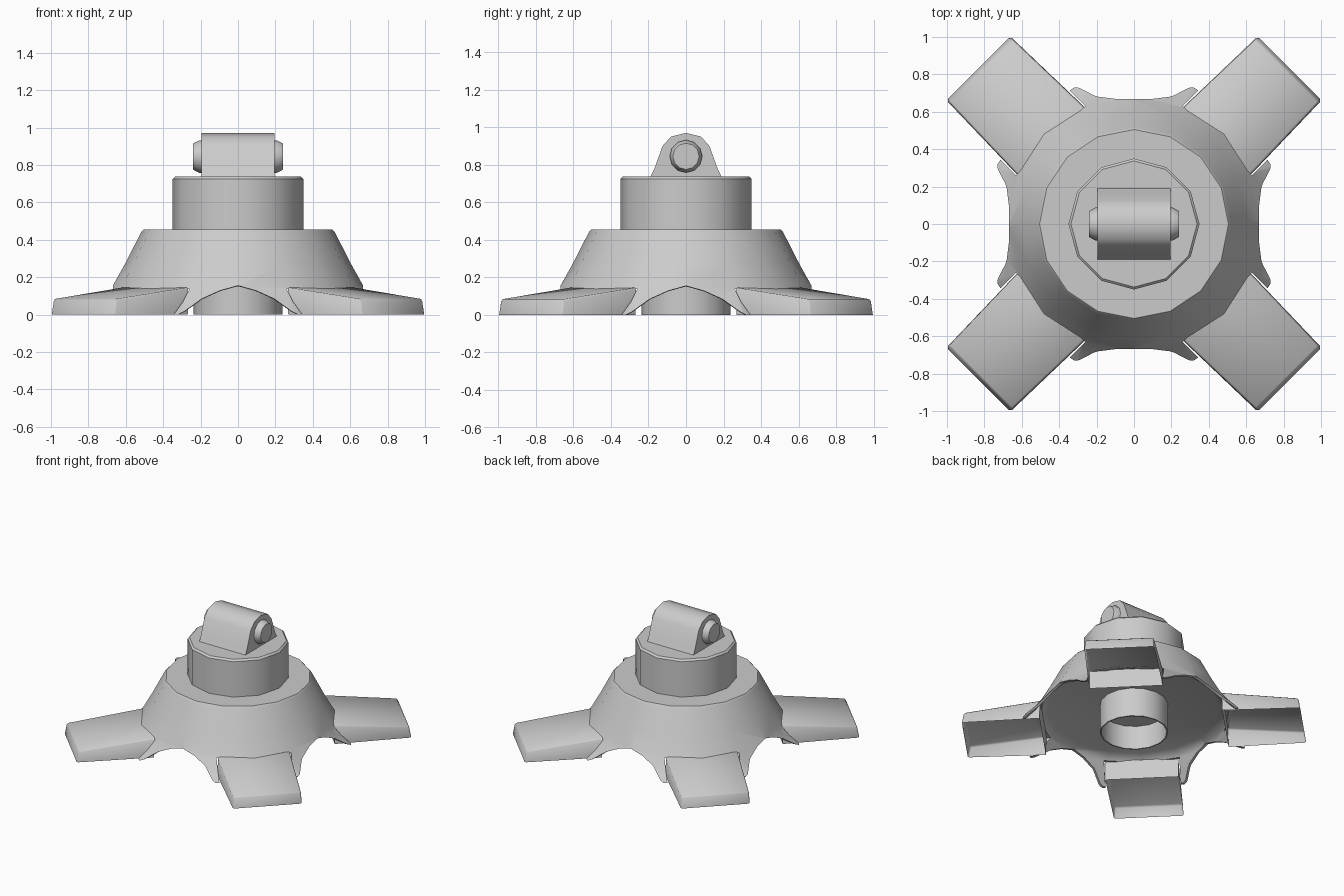
import bpy, bmesh, math
from mathutils import Matrix

if "Cube" in bpy.data.objects:
    bpy.data.objects.remove(bpy.data.objects["Cube"])

grey = bpy.data.materials.new("light grey")
grey.diffuse_color = (0.6, 0.6, 0.6, 1)
grey.use_nodes = True
grey.node_tree.nodes["Principled BSDF"].inputs["Base Color"].default_value = grey.diffuse_color


def smooth(ob, angle=35):
    bpy.ops.object.select_all(action='DESELECT')
    ob.select_set(True)
    bpy.context.view_layer.objects.active = ob
    bpy.ops.object.shade_smooth_by_angle(angle=math.radians(angle))


def finish(name, bm, angle=35):
    bmesh.ops.remove_doubles(bm, verts=bm.verts, dist=1e-5)
    bmesh.ops.recalc_face_normals(bm, faces=bm.faces)
    me = bpy.data.meshes.new(name)
    bm.to_mesh(me)
    bm.free()
    me.materials.append(grey)
    ob = bpy.data.objects.new(name, me)
    bpy.context.collection.objects.link(ob)
    smooth(ob, angle)
    return ob


def lathe(name, profile, sides, matrix=Matrix()):
    """Revolve (radius, height) points around z."""
    bm = bmesh.new()
    vs = [bm.verts.new((r, 0, z)) for r, z in profile]
    es = [bm.edges.new(p) for p in zip(vs, vs[1:])]
    bmesh.ops.spin(bm, geom=vs + es, cent=(0, 0, 0), axis=(0, 0, 1),
                   angle=2 * math.pi, steps=sides, use_merge=True)
    bmesh.ops.remove_doubles(bm, verts=bm.verts, dist=1e-5)
    bmesh.ops.transform(bm, matrix=matrix, verts=bm.verts)
    return finish(name, bm)


def prism(name, profile, x0, x1, matrix=Matrix(), scale0=1, scale1=1):
    """Extrude a (y, z) outline from x0 to x1, scaled at each end."""
    bm = bmesh.new()
    a, b = [[bm.verts.new((x, y * s, z * s)) for y, z in profile]
            for x, s in ((x0, scale0), (x1, scale1))]
    bm.faces.new(a)
    bm.faces.new(b)
    for k in range(len(a)):
        bm.faces.new((a[k - 1], a[k], b[k], b[k - 1]))
    bmesh.ops.transform(bm, matrix=matrix, verts=bm.verts)
    return finish(name, bm)


def cut(target, cutter):
    cutter.hide_render = True
    mod = target.modifiers.new("cut", 'BOOLEAN')
    mod.operation = 'DIFFERENCE'
    mod.solver = 'EXACT'
    mod.object = cutter
    bpy.context.view_layer.objects.active = target
    bpy.ops.object.modifier_apply(modifier=mod.name)
    cutter.hide_set(True)


# Flared body with a closed top and a shallow bowl underneath
skirt = lathe("skirt", [(0, .455), (.505, .455), (.517, .442), (.605, .27), (.672, .15), (.73, .07),
                        (.80, 0), (.78, 0), (.712, .065), (.653, .145), (.60, .18),
                        (.237, .22), (0, .22)], 16)

# Arched openings on the four sides, slots for the feet on the diagonals
half_arch = [(.33, -.1), (.315, 0), (.285, .015), (.2, .085), (.1, .132)]
arch = half_arch + [(0, .16)] + [(-y, z) for y, z in reversed(half_arch)]
slot = [(-.262, -.1), (.262, -.1), (.262, .138), (-.262, .138)]
for i in range(4):
    cut(skirt, prism("arch_cutter", arch, .55, 1.0,
                     Matrix.Rotation(i * math.pi / 2, 4, 'Z'), .87, 1.25))
    cut(skirt, prism("slot_cutter", slot, .58, 1.0,
                     Matrix.Rotation(math.pi / 4 + i * math.pi / 2, 4, 'Z')))
smooth(skirt, 35)
skirt.modifiers.new("even shading", 'WEIGHTED_NORMAL').keep_sharp = True

# Diagonal feet: hollow boxes, open below
for i in range(4):
    bm = bmesh.new()
    top = [bm.verts.new(p) for p in [(.63, -.253, .145), (1.162, -.238, .083),
                                     (1.162, .238, .083), (.63, .253, .145)]]
    low = [bm.verts.new(p) for p in [(.635, -.255, 0), (1.176, -.242, 0),
                                     (1.176, .242, 0), (.635, .255, 0)]]
    bm.faces.new(top)
    for k in range(4):
        bm.faces.new((top[k - 1], low[k - 1], low[k], top[k]))
    bmesh.ops.bevel(bm, geom=[e for e in bm.edges if len(e.link_faces) == 2
                              and max(v.co.x for v in e.verts) > .8],
                    offset=.01, segments=1, affect='EDGES')
    bmesh.ops.transform(bm, verts=bm.verts,
                        matrix=Matrix.Rotation(math.pi / 4 + i * math.pi / 2, 4, 'Z'))
    finish("foot", bm, 50)

# Hollow tube under the body and collar on top
lathe("inner_tube", [(0, .18), (.228, .18), (.228, 0), (.237, 0), (.237, .23)], 16)
lathe("collar", [(0, .45), (.35, .45), (.35, .725), (.337, .738), (0, .738)], 12)

# Rounded lug with a cross pin
half_lug = [(.19, .735), (.17, .775), (.125, .90), (.08, .95)]
prism("lug", half_lug + [(0, .97)] + [(-y, z) for y, z in reversed(half_lug)], -.195, .195)
lathe("pin", [(0, -.24), (.07, -.24), (.087, -.208), (.087, .208), (.07, .24), (0, .24)], 12,
      Matrix.Translation((0, 0, .845)) @ Matrix.Rotation(math.pi / 2, 4, 'Y'))
